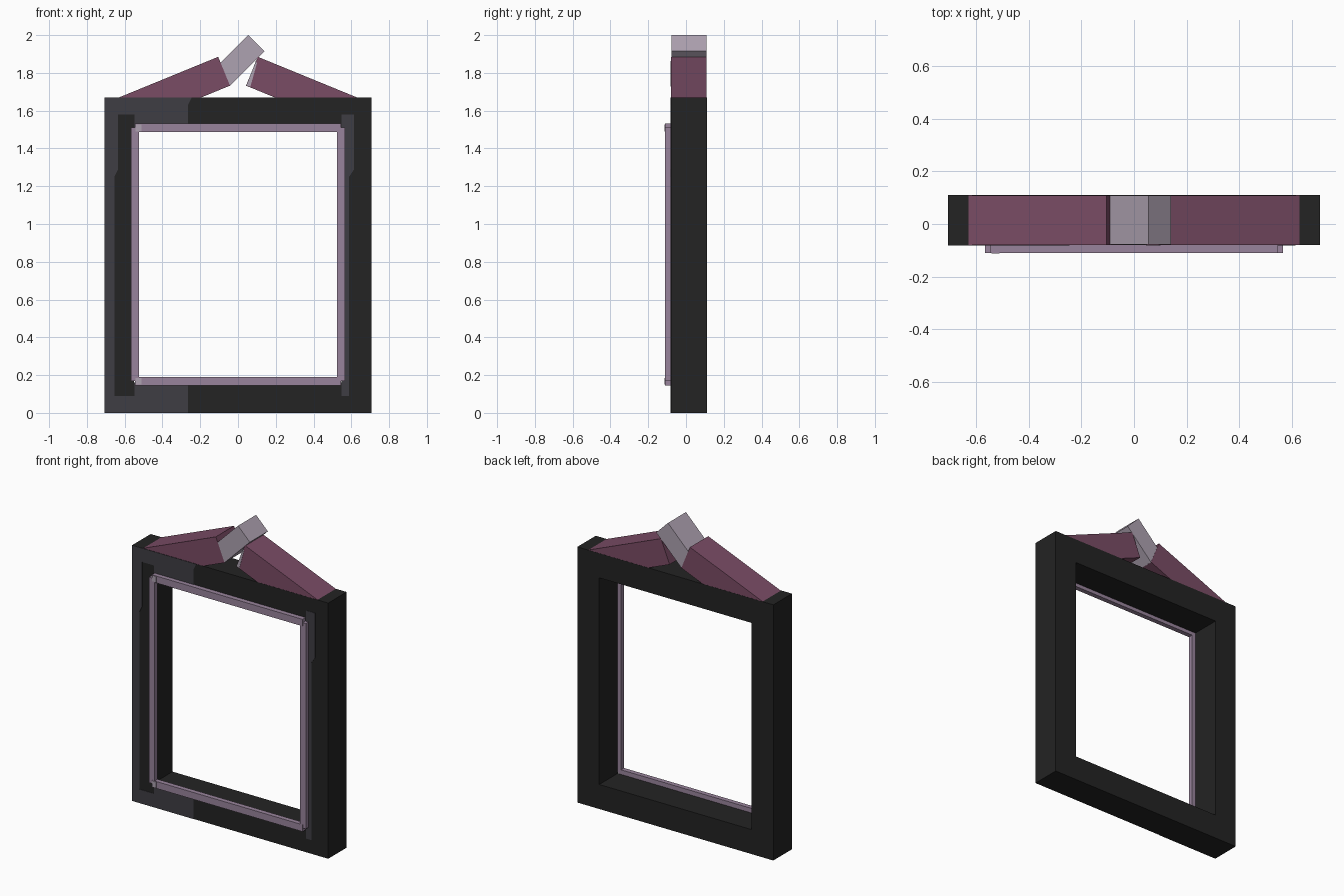
import bpy, bmesh, math

if "Cube" in bpy.data.objects:
    bpy.data.objects.remove(bpy.data.objects["Cube"])


def material(name, hex_rgb):
    m = bpy.data.materials.new(name)
    lin = [((c / 255 + 0.055) / 1.055) ** 2.4 for c in hex_rgb]
    m.diffuse_color = (*lin, 1)
    m.use_nodes = True
    m.node_tree.nodes["Principled BSDF"].inputs["Base Color"].default_value = m.diffuse_color
    return m


BLACK = material("black", (35, 35, 35))
GREY = material("charcoal grey", (62, 61, 67))
PLUM = material("plum", (122, 76, 101))
MAUVE = material("mauve", (153, 132, 156))
PALE = material("pale lilac", (174, 162, 177))

FRONT, BACK = -0.08, 0.11


def prism(name, pts, y0, y1, mat):
    """Extrude an x-z outline from y0 to y1."""
    bm = bmesh.new()
    face = bm.faces.new([bm.verts.new((x, y0, z)) for x, z in pts])
    ext = bmesh.ops.extrude_face_region(bm, geom=[face])
    for v in ext["geom"]:
        if isinstance(v, bmesh.types.BMVert):
            v.co.y = y1
    bmesh.ops.recalc_face_normals(bm, faces=bm.faces)
    me = bpy.data.meshes.new(name)
    bm.to_mesh(me)
    bm.free()
    me.materials.append(mat)
    ob = bpy.data.objects.new(name, me)
    bpy.context.collection.objects.link(ob)
    return ob


def rect(x0, x1, z0, z1):
    return [(x0, z0), (x1, z0), (x1, z1), (x0, z1)]


# Main frame: four thick bars
prism("frame_bottom", rect(-0.55, 0.55, 0, 0.16), FRONT, BACK, BLACK)
prism("frame_top", rect(-0.55, 0.55, 1.51, 1.67), FRONT, BACK, BLACK)
for side, s in (("left", -1), ("right", 1)):
    prism("frame_" + side, rect(*sorted((s * 0.55, s * 0.708)), 0, 1.67), FRONT, BACK, BLACK)

# Raised trim around the opening
for side, s in (("left", -1), ("right", 1)):
    prism("trim_" + side, rect(*sorted((s * 0.525, s * 0.567)), 0.168, 1.51), -0.11, FRONT, MAUVE)
for side, z in (("bottom", 0.145), ("top", 1.487)):
    prism("trim_" + side, rect(-0.545, 0.545, z, z + 0.045), -0.111, FRONT, MAUVE)
    prism("trim_corner_" + side, rect(-0.543, -0.512, z + 0.004, z + 0.041), -0.113, -0.11, PALE)

# Charcoal panels painted on the front
P = FRONT - 0.002
prism("panel_outer", [(-0.708, 0), (-0.655, 0), (-0.655, 1.25), (-0.635, 1.29),
                      (-0.635, 1.67), (-0.708, 1.67)], P, FRONT, GREY)
prism("panel_lower", rect(-0.655, -0.265, 0, 0.09), P, FRONT, GREY)
prism("panel_lower_inner", rect(-0.548, -0.265, 0.09, 0.16), P, FRONT, GREY)
prism("panel_upper", [(-0.635, 1.58), (-0.265, 1.58), (-0.265, 1.63), (-0.245, 1.67),
                      (-0.635, 1.67)], P, FRONT, GREY)
prism("panel_upper_inner", rect(-0.548, -0.265, 1.51, 1.58), P, FRONT, GREY)
prism("panel_right", [(0.548, 0.09), (0.588, 0.09), (0.588, 1.25), (0.615, 1.29),
                      (0.615, 1.58), (0.548, 1.58)], P, FRONT, GREY)

# Sloping gable bars, sunk into the top of the frame
a = math.atan2(0.215, 0.525)
ux, uz = math.cos(a), math.sin(a)
L, T = 0.585, 0.165
for side, s in (("left", -1), ("right", 1)):
    top = (0.105, 1.885)
    low = (top[0] + L * ux, top[1] - L * uz)
    pts = [top, low, (low[0] - T * uz, low[1] - T * ux), (top[0] - T * uz, top[1] - T * ux)]
    prism("gable_bar_" + side, [(s * x, z) for x, z in pts], FRONT + 0.001, BACK - 0.001, PLUM)

# Pale sliver on the end of the right bar
prism("gable_end_mark", [(0.045, 1.732), (0.066, 1.728), (0.1, 1.85), (0.094, 1.862)],
      FRONT - 0.001, FRONT + 0.001, PALE)

# Tilted block at the peak
d = 0.184
prism("peak_block", [(0.055, 2.0), (0.14, 1.915), (0.14 - d, 1.915 - d), (0.055 - d, 2.0 - d)],
      FRONT + 0.002, BACK - 0.002, PALE)
